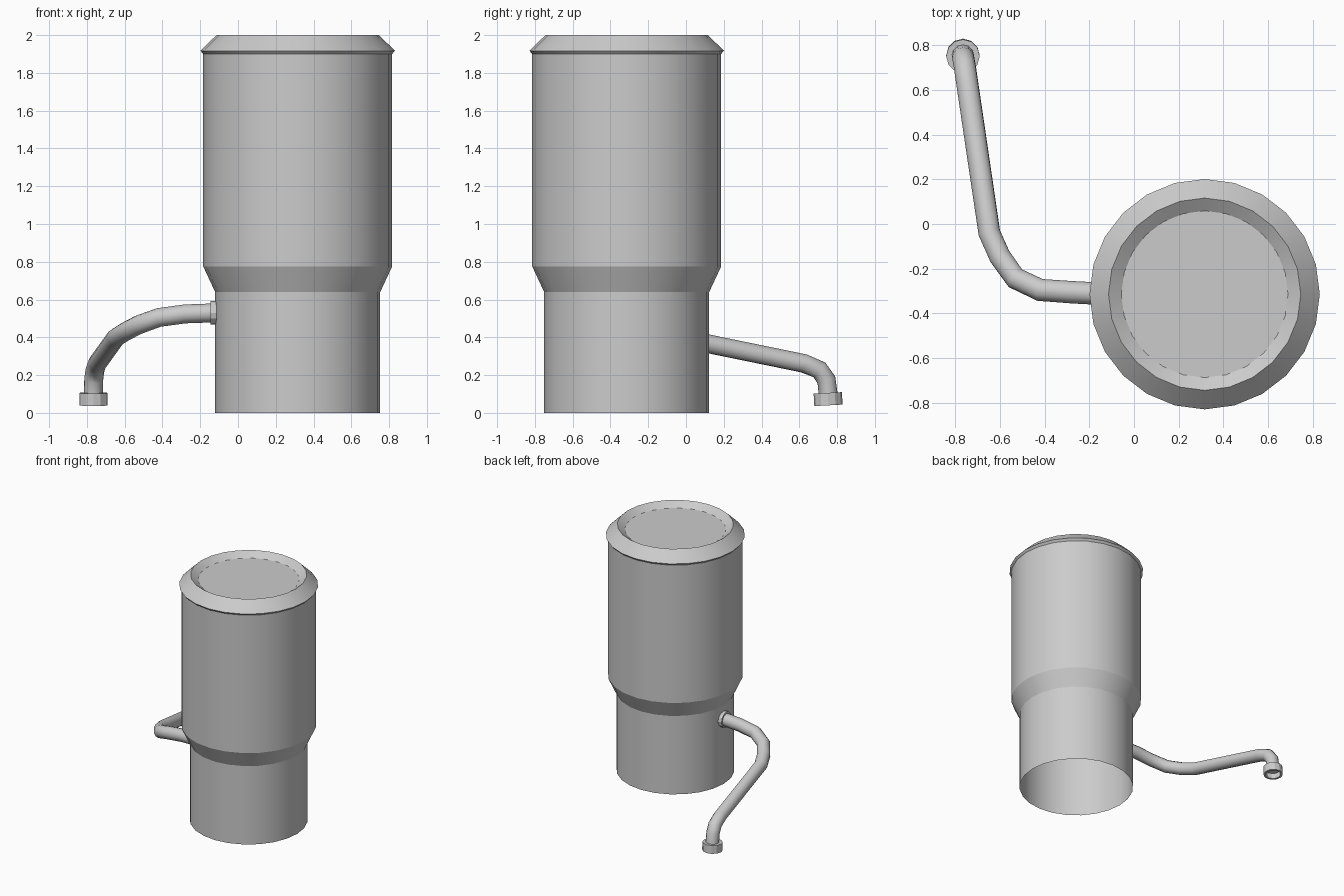
import bpy, bmesh, math
from mathutils import Matrix, Vector

if "Cube" in bpy.data.objects:
    bpy.data.objects.remove(bpy.data.objects["Cube"])


def lathe(name, profile, sides, matrix, cap_start=False, cap_end=False):
    """Revolve (radius, height) points around local z."""
    bm = bmesh.new()
    rings = []
    for r, z in profile:
        angles = [2 * math.pi * i / sides for i in range(sides)]
        rings.append([bm.verts.new((r * math.cos(a), r * math.sin(a), z)) for a in angles])
    for low, high in zip(rings, rings[1:]):
        for i in range(sides):
            j = (i + 1) % sides
            bm.faces.new((low[i], low[j], high[j], high[i]))
    if cap_start:
        bm.faces.new(rings[0][::-1])
    if cap_end:
        bm.faces.new(rings[-1])
    mesh = bpy.data.meshes.new(name)
    bm.to_mesh(mesh)
    bm.free()
    obj = bpy.data.objects.new(name, mesh)
    bpy.context.collection.objects.link(obj)
    obj.matrix_world = matrix
    smooth(obj, 24)
    return obj


def smooth(obj, degrees):
    bpy.ops.object.select_all(action='DESELECT')
    obj.select_set(True)
    bpy.context.view_layer.objects.active = obj
    bpy.ops.object.shade_smooth_by_angle(angle=math.radians(degrees))


# Stepped tank, open underneath
axis = Matrix.Translation((0.316, -0.314, 0))
lathe("tank_body", [(0.437, 0), (0.437, 0.64), (0.5, 0.775), (0.5, 1.9)], 24, axis)

# Bevelled lid with a sunken top
lathe("tank_lid", [(0.5, 1.9), (0.515, 1.917), (0.43, 2.0), (0.373, 1.96)],
      24, axis, cap_end=True)

# Collar where the pipe meets the tank wall
collar_matrix = Matrix.Translation((-0.1, -0.314, 0.53)) @ Matrix.Rotation(-math.pi / 2, 4, 'Y')
lathe("pipe_collar", [(0.063, 0), (0.063, 0.045), (0.048, 0.045)], 12, collar_matrix)

# Bent outlet pipe
path = [(-0.11, -0.314, 0.53), (-0.28, -0.305, 0.524), (-0.42, -0.295, 0.505),
        (-0.53, -0.243, 0.465), (-0.60, -0.145, 0.428), (-0.647, -0.04, 0.398),
        (-0.745, 0.624, 0.262), (-0.757, 0.706, 0.228), (-0.764, 0.743, 0.175),
        (-0.765, 0.754, 0.09)]
curve = bpy.data.curves.new("outlet_pipe", 'CURVE')
curve.dimensions = '3D'
curve.bevel_depth = 0.05
curve.bevel_resolution = 4
spline = curve.splines.new('POLY')
spline.points.add(len(path) - 1)
for point, co in zip(spline.points, path):
    point.co = (*co, 1)
pipe = bpy.data.objects.new("outlet_pipe", curve)
bpy.context.collection.objects.link(pipe)
bpy.ops.object.select_all(action='DESELECT')
pipe.select_set(True)
bpy.context.view_layer.objects.active = pipe
bpy.ops.object.convert(target='MESH')
smooth(bpy.context.view_layer.objects.active, 40)

# Hollow nozzle at the pipe end
nozzle_matrix = Matrix.Translation((-0.765, 0.754, 0.04)) @ Matrix.Rotation(math.radians(3), 4, 'X')
lathe("nozzle", [(0.058, 0.045), (0.058, 0), (0.075, 0), (0.075, 0.066), (0.045, 0.066)],
      12, nozzle_matrix, cap_start=True)
